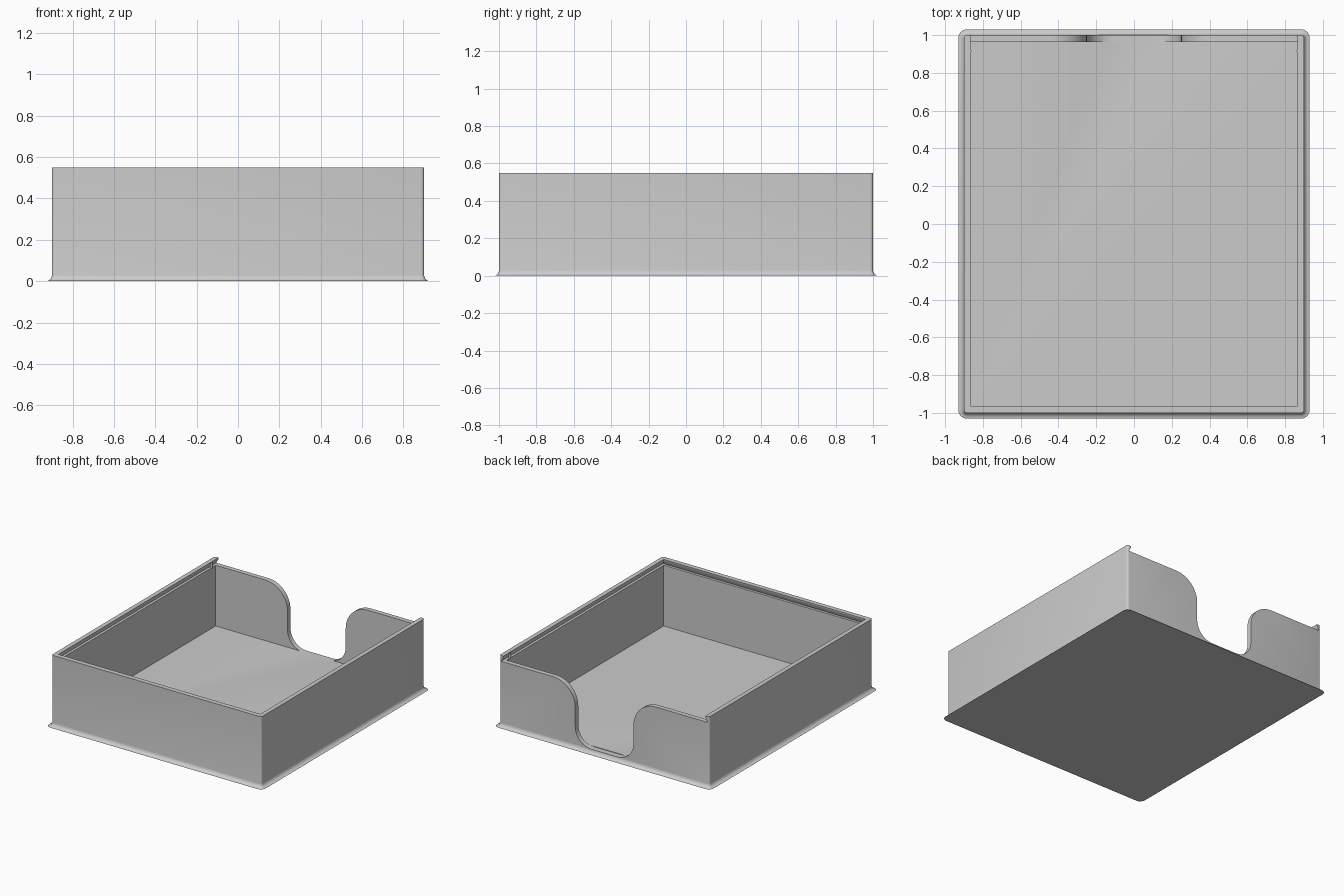
import bpy, bmesh
from math import sin, cos, pi, radians

cube = bpy.data.objects.get("Cube")
if cube:
    bpy.data.objects.remove(cube, do_unlink=True)

W, D, H = 0.90, 1.00, 0.55        # half width, half depth, height
IN_X, IN_Y = 0.866, 0.963         # inner wall faces
FLOOR, LEDGE = 0.034, 0.505       # floor top, lid groove bottom

grey = bpy.data.materials.new("light grey plastic")
grey.use_nodes = True
colour = (0.6, 0.6, 0.6, 1)
grey.diffuse_color = colour
grey.node_tree.nodes["Principled BSDF"].inputs["Base Color"].default_value = colour


def make_object(name, bm):
    bmesh.ops.recalc_face_normals(bm, faces=bm.faces)
    mesh = bpy.data.meshes.new(name)
    bm.to_mesh(mesh)
    bm.free()
    ob = bpy.data.objects.new(name, mesh)
    bpy.context.scene.collection.objects.link(ob)
    mesh.materials.append(grey)
    return ob


def loft(rings):
    """Solid skinned through equal-length rings of points."""
    bm = bmesh.new()
    loops = [[bm.verts.new(p) for p in ring] for ring in rings]
    for a, b in zip(loops, loops[1:]):
        for i in range(len(a)):
            j = (i + 1) % len(a)
            bm.faces.new((a[i], a[j], b[j], b[i]))
    bm.faces.new(loops[0])
    bm.faces.new(loops[-1])
    return bm


def rect(x, y0, y1, z):
    return [(-x, y0, z), (x, y0, z), (x, y1, z), (-x, y1, z)]


def arc(cx, cz, r, a0, a1, n=14):
    angles = [radians(a0 + (a1 - a0) * i / n) for i in range(n + 1)]
    return [(cx + r * cos(a), cz + r * sin(a)) for a in angles]


# Tray body: rounded uprights, softer bottom edges
bm = loft([rect(W, -D, D, 0), rect(W, -D, D, H)])
uprights = [e for e in bm.edges if abs(e.verts[0].co.z - e.verts[1].co.z) > 0.1]
bmesh.ops.bevel(bm, geom=uprights, offset=0.015, segments=4, profile=0.5, affect='EDGES')
bottom = [e for e in bm.edges if all(v.co.z < 0.001 for v in e.verts)]
bmesh.ops.bevel(bm, geom=bottom, offset=0.03, segments=5, profile=0.5, affect='EDGES')
tray = make_object("tray", bm)

# Inner cavity
cavity = make_object("cavity_cutter", loft(
    [rect(IN_X, -IN_Y, IN_Y, FLOOR), rect(IN_X, -IN_Y, IN_Y, H + 0.1)]))

# Undercut groove for a sliding lid, open at the back
groove = make_object("groove_cutter", loft(
    [rect(IN_X + 0.02, -IN_Y - 0.02, D + 0.1, LEDGE),
     rect(IN_X, -IN_Y, D + 0.1, H - 0.008),
     rect(IN_X, -IN_Y, D + 0.1, H + 0.1)]))

# Thumb notch in the back wall: flared top, rounded bottom
base = FLOOR - 0.004
half = (arc(0.11, base + 0.14, 0.14, -90, 0)
        + arc(0.44, LEDGE - 0.19, 0.19, 180, 90) + [(0.44, H + 0.1)])
outline = half + [(-x, z) for x, z in reversed(half)]
notch = make_object("notch_cutter", loft(
    [[(x, y, z) for x, z in outline] for y in (IN_Y - 0.006, D + 0.1)]))

for cutter in (cavity, groove, notch):
    cutter.hide_render = True
    cutter.hide_viewport = True
    mod = tray.modifiers.new(cutter.name, 'BOOLEAN')
    mod.operation = 'DIFFERENCE'
    mod.solver = 'EXACT'
    mod.object = cutter

# Apply the cuts and discard the cutters
bpy.context.view_layer.update()
result = bpy.data.meshes.new_from_object(
    tray.evaluated_get(bpy.context.evaluated_depsgraph_get()))
tray.modifiers.clear()
tray.data = result
for cutter in (cavity, groove, notch):
    bpy.data.objects.remove(cutter, do_unlink=True)

# Lid detents: small pegs standing in the groove near the back
detents = []
for side, label in ((1, "left"), (-1, "right")):
    ring = [(side * 0.871 + 0.01 * cos(i * pi / 8), 0.915 + 0.01 * sin(i * pi / 8))
            for i in range(16)]
    detents.append(make_object(label + "_detent", loft(
        [[(x, y, z) for x, y in ring] for z in (LEDGE - 0.005, H - 0.006)])))

bpy.ops.object.select_all(action='DESELECT')
for ob in [tray] + detents:
    ob.select_set(True)
bpy.context.view_layer.objects.active = tray
bpy.ops.object.shade_smooth_by_angle(angle=radians(30))
